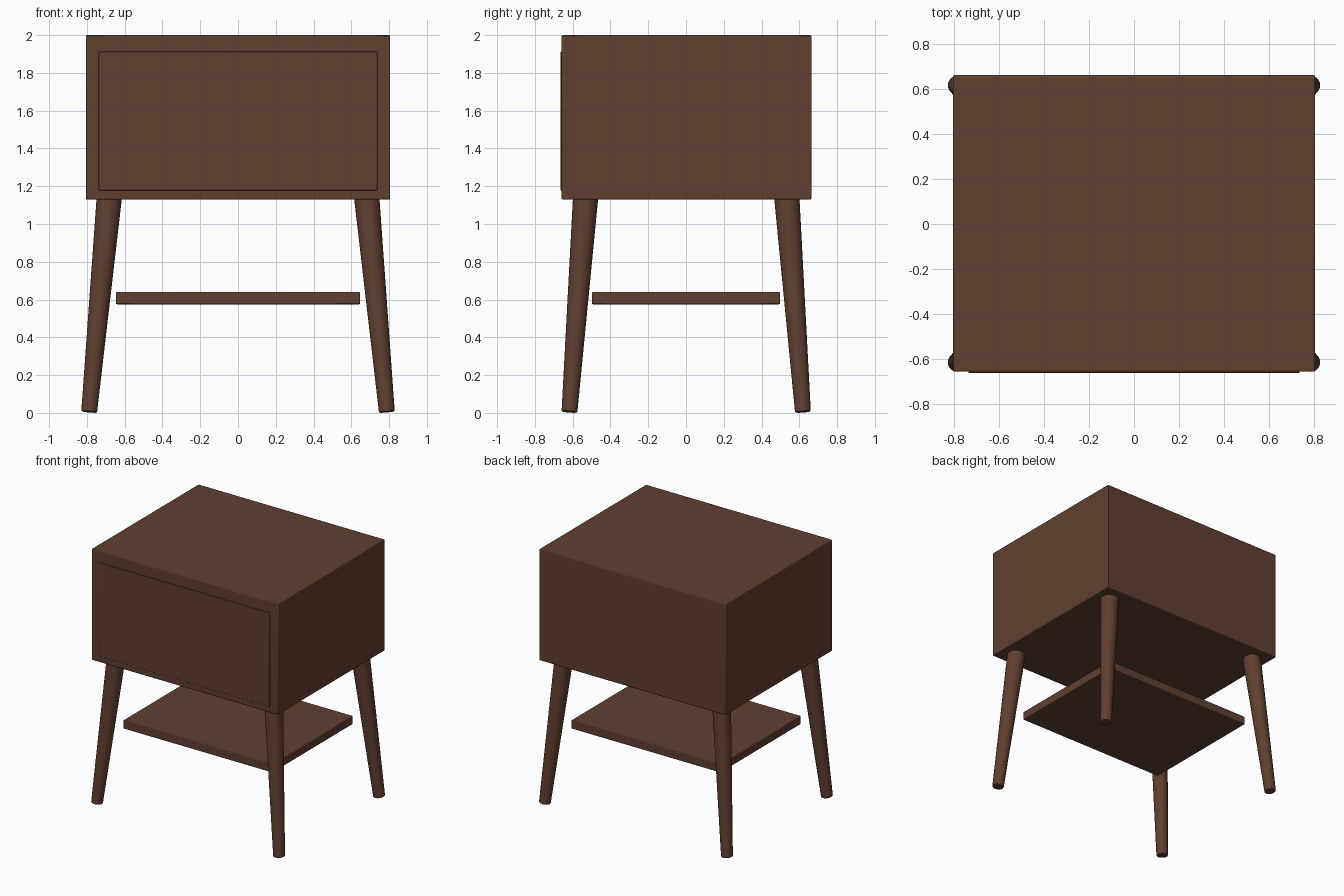
import bpy
import math
from mathutils import Vector

default = bpy.data.objects.get("Cube")
if default:
    bpy.data.objects.remove(default, do_unlink=True)

# Single dark walnut finish
wood = bpy.data.materials.new("dark_walnut")
wood.use_nodes = True
colour = (0.118, 0.05, 0.03, 1.0)
wood.diffuse_color = colour
bsdf = wood.node_tree.nodes["Principled BSDF"]
bsdf.inputs["Base Color"].default_value = colour
bsdf.inputs["Roughness"].default_value = 0.6


def finish(obj, name, bevel):
    """Name the part, give it the wood finish and softly rounded edges."""
    obj.name = name
    obj.data.materials.append(wood)
    bpy.ops.object.shade_smooth_by_angle(angle=math.radians(35))
    mod = obj.modifiers.new("soft_edges", "BEVEL")
    mod.width = bevel
    mod.segments = 2
    mod.limit_method = "ANGLE"
    mod.angle_limit = math.radians(40)
    return obj


def box(name, low, high, bevel):
    low, high = Vector(low), Vector(high)
    bpy.ops.mesh.primitive_cube_add(size=1, location=(low + high) / 2)
    obj = bpy.context.object
    obj.scale = high - low
    bpy.ops.object.transform_apply(location=False, rotation=False, scale=True)
    return finish(obj, name, bevel)


def leg(name, foot, top, foot_radius, top_radius):
    foot, top = Vector(foot), Vector(top)
    axis = top - foot
    bpy.ops.mesh.primitive_cone_add(
        vertices=32, radius1=foot_radius, radius2=top_radius,
        depth=axis.length, location=(foot + top) / 2)
    obj = bpy.context.object
    obj.rotation_euler = axis.to_track_quat("Z", "Y").to_euler()
    return finish(obj, name, 0.005)


# Cabinet, slightly proud drawer front, and floating lower shelf
box("cabinet", (-0.806, -0.658, 1.13), (0.806, 0.664, 2.0), 0.006)
box("drawer_front", (-0.738, -0.664, 1.178), (0.738, -0.64, 1.912), 0.003)
box("lower_shelf", (-0.646, -0.498, 0.575), (0.646, 0.498, 0.64), 0.005)

# Four splayed, tapered legs
for side, sx in (("left", 1), ("right", -1)):
    for end, sy in (("front", -1), ("back", 1)):
        leg(f"{end}_{side}_leg",
            (sx * 0.788, sy * 0.618 + 0.001, 0.005),
            (sx * 0.682, sy * 0.533 + 0.001, 1.135),
            0.042, 0.067)
